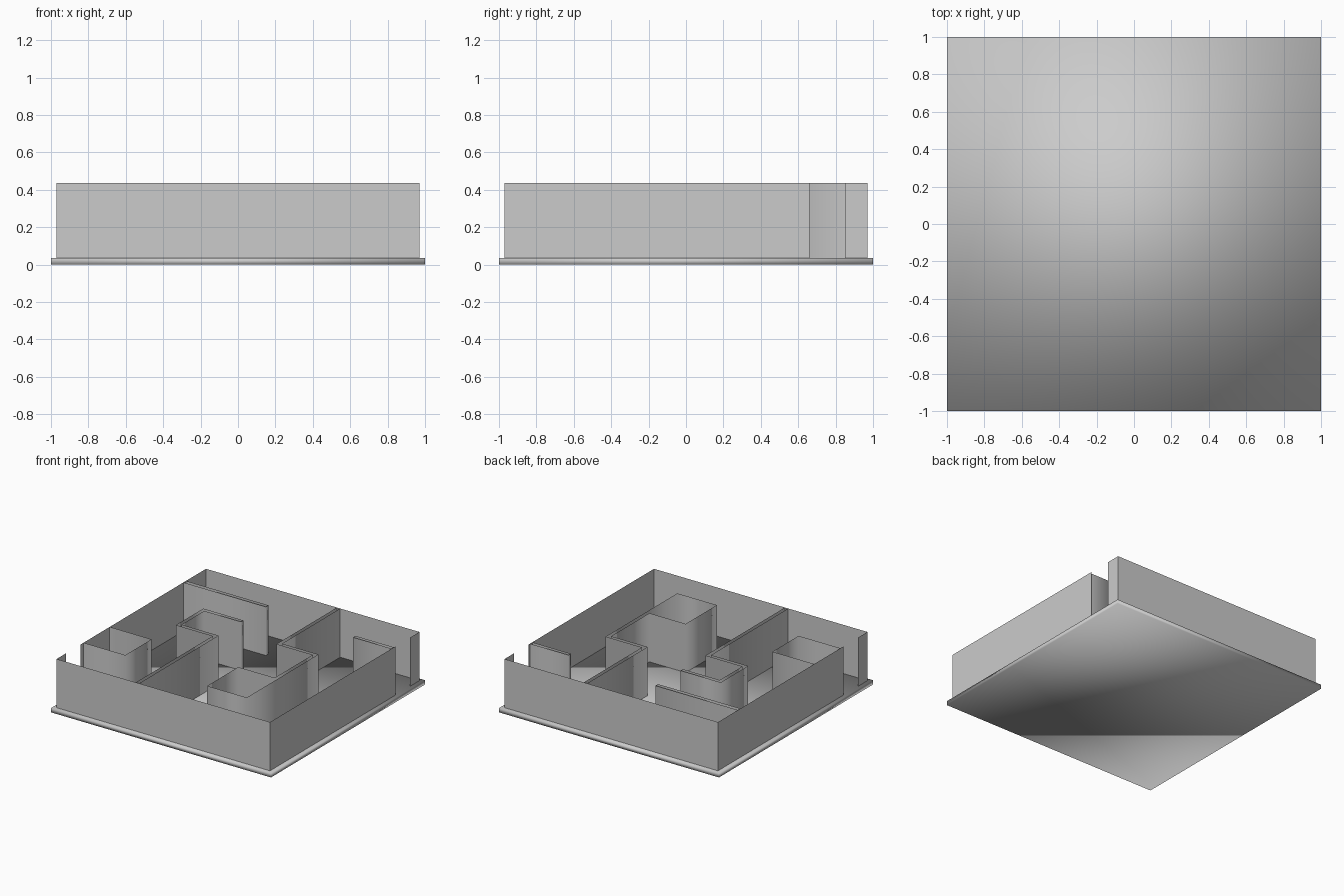
import bpy
import bmesh

if "Cube" in bpy.data.objects:
    bpy.data.objects.remove(bpy.data.objects["Cube"])

FLOOR, TOP, R = 0.035, 0.435, 0.97


def finish(name, bm, smooth):
    for f in bm.faces:
        f.smooth = smooth
    me = bpy.data.meshes.new(name)
    bm.to_mesh(me)
    bm.free()
    ob = bpy.data.objects.new(name, me)
    bpy.context.collection.objects.link(ob)
    return ob


def wall(name, outline, smooth=True):
    """Open-topped sheet following a plan outline, from floor to wall top."""
    bm = bmesh.new()
    pairs = [(bm.verts.new((x, y, FLOOR)), bm.verts.new((x, y, TOP))) for x, y in outline]
    for (a, b), (c, d) in zip(pairs, pairs[1:]):
        bm.faces.new((a, c, d, b))
    return finish(name, bm, smooth)


# base plate
bm = bmesh.new()
bmesh.ops.create_cube(bm, size=1)
for v in bm.verts:
    v.co.x *= 2
    v.co.y *= 2
    v.co.z = (v.co.z + 0.5) * FLOOR
finish("base_plate", bm, True)

# two outer walls, half-turn copies, leaving an entrance and an exit
half = [(-R, -0.85), (-R, -R), (R, -R), (R, 0.66)]
wall("outer_wall_front", half, False)
wall("outer_wall_back", [(-x, -y) for x, y in half], False)

# stub wall beside the left rear corner
wall("rear_left_partition", [(-R, 0.677), (-0.22, 0.677), (-0.22, 0.71), (-R, 0.71)])

# stub wall beside the exit
wall("exit_partition", [(R, 0.64), (0.62, 0.64), (0.62, 0.61), (R, 0.61)])

# block beside the entrance
wall("entrance_block", [(-R, -0.62), (-0.59, -0.62), (-0.59, -0.28), (-R, -0.28)])

# long wall from the front, ending in a hook
wall("hook_partition", [
    (-0.22, -R), (-0.22, 0.06), (-0.555, 0.06), (-0.555, 0.355), (-0.22, 0.355),
    (-0.22, 0.385), (-0.585, 0.385), (-0.585, 0.03), (-0.25, 0.03), (-0.25, -R)])

# long wall from the back, stepping right and ending in a block
wall("stepped_partition", [
    (0.22, R), (0.22, 0.185), (0.55, 0.185), (0.55, -0.31), (0.22, -0.31),
    (0.22, -0.715), (0.58, -0.715), (0.58, 0.215), (0.25, 0.215), (0.25, R)])
